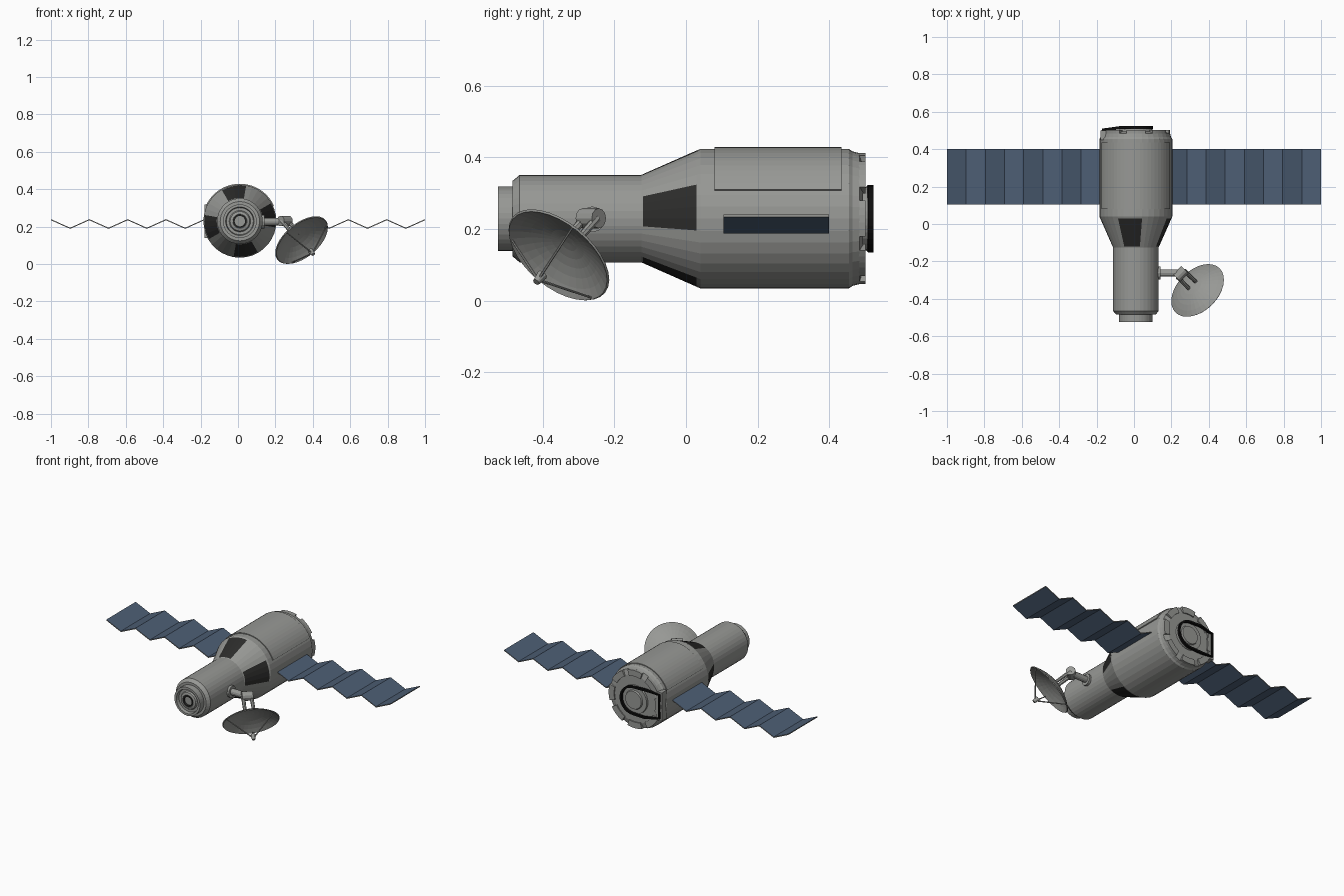
import bpy, bmesh, math
from mathutils import Vector, Matrix

if "Cube" in bpy.data.objects:
    bpy.data.objects.remove(bpy.data.objects["Cube"])

CX, CZ = 0.01, 0.229          # hull axis (runs along y)


def mat(name, rgb):
    m = bpy.data.materials.new(name)
    m.diffuse_color = (*rgb, 1)
    m.use_nodes = True
    m.node_tree.nodes["Principled BSDF"].inputs["Base Color"].default_value = m.diffuse_color
    return m


GREY = mat("hull_grey", (0.31, 0.315, 0.30))
DARK = mat("window_dark", (0.025, 0.025, 0.024))
BLUE = mat("panel_blue", (0.075, 0.115, 0.18))
BLACK = mat("seal_black", (0.004, 0.004, 0.004))


def finish(name, bm, mats, rule=None):
    bmesh.ops.recalc_face_normals(bm, faces=bm.faces)
    if rule:
        for f in bm.faces:
            f.material_index = rule(f)
    me = bpy.data.meshes.new(name)
    bm.to_mesh(me)
    bm.free()
    for m in mats:
        me.materials.append(m)
    ob = bpy.data.objects.new(name, me)
    bpy.context.collection.objects.link(ob)
    return ob


HULL = Matrix.Translation((CX, 0, CZ)) @ Matrix(
    ((1, 0, 0, 0), (0, 0, 1, 0), (0, 1, 0, 0), (0, 0, 0, 1)))


def lathe(name, profile, segs, mats, matrix=HULL, rule=None):
    """Spin (axial, radius) points about local z; r = 0 closes with a fan."""
    bm = bmesh.new()
    rings = []
    for h, r in profile:
        n = 1 if r == 0 else segs
        rings.append([bm.verts.new((r * math.cos(2 * math.pi * i / segs),
                                    r * math.sin(2 * math.pi * i / segs), h)) for i in range(n)])
    for a, b in zip(rings, rings[1:]):
        for i in range(segs):
            j = (i + 1) % segs
            q = []
            for v in (a[i % len(a)], a[j % len(a)], b[j % len(b)], b[i % len(b)]):
                if v not in q:
                    q.append(v)
            if len(q) > 2:
                bm.faces.new(q)
    bm.transform(matrix)
    return finish(name, bm, mats, rule)


def arc_plate(name, a0, a1, y0, y1, r0, r1, m, step=6):
    """Curved block on the hull between two angles in degrees."""
    bm = bmesh.new()
    n = max(2, round((a1 - a0) / step))
    rings = []
    for i in range(n + 1):
        a = math.radians(a0 + (a1 - a0) * i / n)
        rings.append([bm.verts.new((CX + r * math.cos(a), y, CZ + r * math.sin(a)))
                      for y, r in ((y0, r0), (y0, r1), (y1, r1), (y1, r0))])
    for a, b in zip(rings, rings[1:]):
        for k in range(4):
            bm.faces.new((a[k], a[(k + 1) % 4], b[(k + 1) % 4], b[k]))
    bm.faces.new(rings[0])
    bm.faces.new(rings[-1])
    return finish(name, bm, [m])


def rod(name, p, q, r1, r2, m, segs=12):
    p, q = Vector(p), Vector(q)
    d = q - p
    mx = Matrix.Translation(p) @ d.to_track_quat('Z', 'Y').to_matrix().to_4x4()
    L = d.length
    return lathe(name, [(0, 0), (0, r1), (L, r2), (L, 0)], segs, [m], mx)


def box(name, c, s, m):
    bm = bmesh.new()
    bmesh.ops.create_cube(bm, size=1)
    bm.transform(Matrix.Translation(c) @ Matrix.Diagonal((*s, 1)))
    return finish(name, bm, [m])


# Hull with docking collar; four dark windows cut into the cone at 10 degrees offset
def window_rule(f):
    c = f.calc_center_median()
    a = math.degrees(math.atan2(c.z - CZ, c.x - CX))
    return int(-0.12 < c.y < 0.03 and (a + 10) % 90 < 40)


lathe("hull", [(-0.505, 0), (-0.505, 0.072), (-0.525, 0.076), (-0.525, 0.09), (-0.485, 0.09),
               (-0.485, 0.105), (-0.465, 0.122), (-0.125, 0.122), (-0.12, 0.1243),
               (0.03, 0.1905), (0.04, 0.195), (0.455, 0.195), (0.465, 0.188),
               (0.485, 0.183), (0.495, 0.15), (0.495, 0)], 36, [GREY, DARK], rule=window_rule)

# Docking port
lathe("docking_cone", [(-0.504, 0.058), (-0.514, 0.052), (-0.518, 0.038), (-0.508, 0.03),
                       (-0.508, 0)], 24, [GREY])
lathe("docking_ring", [(-0.508, 0.036), (-0.52, 0.036), (-0.52, 0.028), (-0.508, 0.028)],
      24, [DARK])

# Raised shell over the top of the main hull
arc_plate("top_shell", 24, 156, 0.08, 0.435, 0.19, 0.2, GREY)

# Clamps around the rear rim
for i in range(8):
    arc_plate(f"rear_clamp_{i}", i * 45 - 16, i * 45 + 16, 0.47, 0.502, 0.145, 0.183, GREY)

# Rear hatch, its hinge block and the black seal loop
lathe("rear_hatch", [(0.49, 0.09), (0.507, 0.088), (0.507, 0.06), (0.516, 0.056), (0.516, 0)],
      28, [GREY])
box("hinge_block", (-0.16, 0.475, CZ), (0.04, 0.05, 0.18), GREY)

path = [(-0.165, 0.502, CZ + 0.075), (-0.07, 0.516, CZ + 0.088)]
path += [(CX + 0.085 * math.sin(t), 0.516, CZ + 0.085 * math.cos(t))
         for t in [math.pi * i / 14 for i in range(15)]]
path += [(-0.07, 0.516, CZ - 0.088), (-0.165, 0.502, CZ - 0.075)]
bm = bmesh.new()
rings = []
for i, p in enumerate(path):
    t = (Vector(path[(i + 1) % len(path)]) - Vector(path[i - 1])).normalized()
    side = t.cross(Vector((0, 1, 0))).normalized() * 0.006
    up = Vector((0, 0.008, 0))
    c = Vector(p)
    rings.append([bm.verts.new(c + side * a + up * b)
                  for a, b in ((-1, -1), (1, -1), (1, 1), (-1, 1))])
for i, a in enumerate(rings):
    b = rings[(i + 1) % len(rings)]
    for k in range(4):
        bm.faces.new((a[k], a[(k + 1) % 4], b[(k + 1) % 4], b[k]))
finish("hatch_seal", bm, [BLACK])

# Folded solar wings: zigzag strips, blue faces with grey edges
for s, side in ((-1, "left"), (1, "right")):
    bm = bmesh.new()
    rings = []
    for i in range(9):
        x = s * (0.18 + 0.82 * i / 8)
        z = 0.237 if i % 2 == 0 else 0.191
        rings.append([bm.verts.new((x, y, z + dz)) for y, dz in
                      ((0.105, -0.003), (0.4, -0.003), (0.4, 0.003), (0.105, 0.003))])
    for a, b in zip(rings, rings[1:]):
        for k in range(4):
            bm.faces.new((a[k], a[(k + 1) % 4], b[(k + 1) % 4], b[k]))
    bm.faces.new(rings[0])
    bm.faces.new(rings[-1])
    finish(f"solar_wing_{side}", bm, [BLUE, GREY], lambda f: int(abs(f.normal.z) < 0.5))

# Dish antenna
N = Vector((0.54, -0.54, -0.65)).normalized()      # pointing direction
C = Vector((0.34, -0.355, 0.128))                  # rim centre
R, D = 0.167, 0.055
turn = Matrix.Translation(C) @ N.to_track_quat('Z', 'Y').to_matrix().to_4x4()
outer = [(-D + D * (i / 6) ** 2, R * i / 6) for i in range(7)]
inner = [(h + 0.005, r * 0.975) for h, r in reversed(outer)]
dish = lathe("dish", outer + inner, 32, [GREY], turn)

# Feed horn held on three struts
tip = C + N * 0.108
v = Vector((0.153, 0.045, 0.09))
v = (v - N * v.dot(N)).normalized() * R * 0.96
for i in range(3):
    rim = C + Matrix.Rotation(2 * math.pi * i / 3, 3, N) @ v
    rod(f"feed_strut_{i}", rim, tip, 0.003, 0.004, GREY, 6)
rod("feed_horn", tip - N * 0.022, tip + N * 0.01, 0.015, 0.01, GREY, 12)

# Arm from the hull to the back of the dish
rod("arm_flange", (0.11, -0.262, 0.227), (0.143, -0.262, 0.227), 0.036, 0.036, GREY)
rod("arm_tube", (0.12, -0.262, 0.227), (0.24, -0.262, 0.227), 0.02, 0.02, GREY)
side = Vector((0.707, 0.707, 0))
joint = Vector((0.25, -0.266, 0.23))
rod("arm_joint", joint - side * 0.032, joint + side * 0.032, 0.028, 0.028, GREY)
back = C - N * (D - 0.006)
for s, tag in ((-1, "a"), (1, "b")):
    rod(f"dish_fork_{tag}", joint + side * 0.024 * s, back + side * 0.026 * s,
        0.012, 0.01, GREY, 8)
